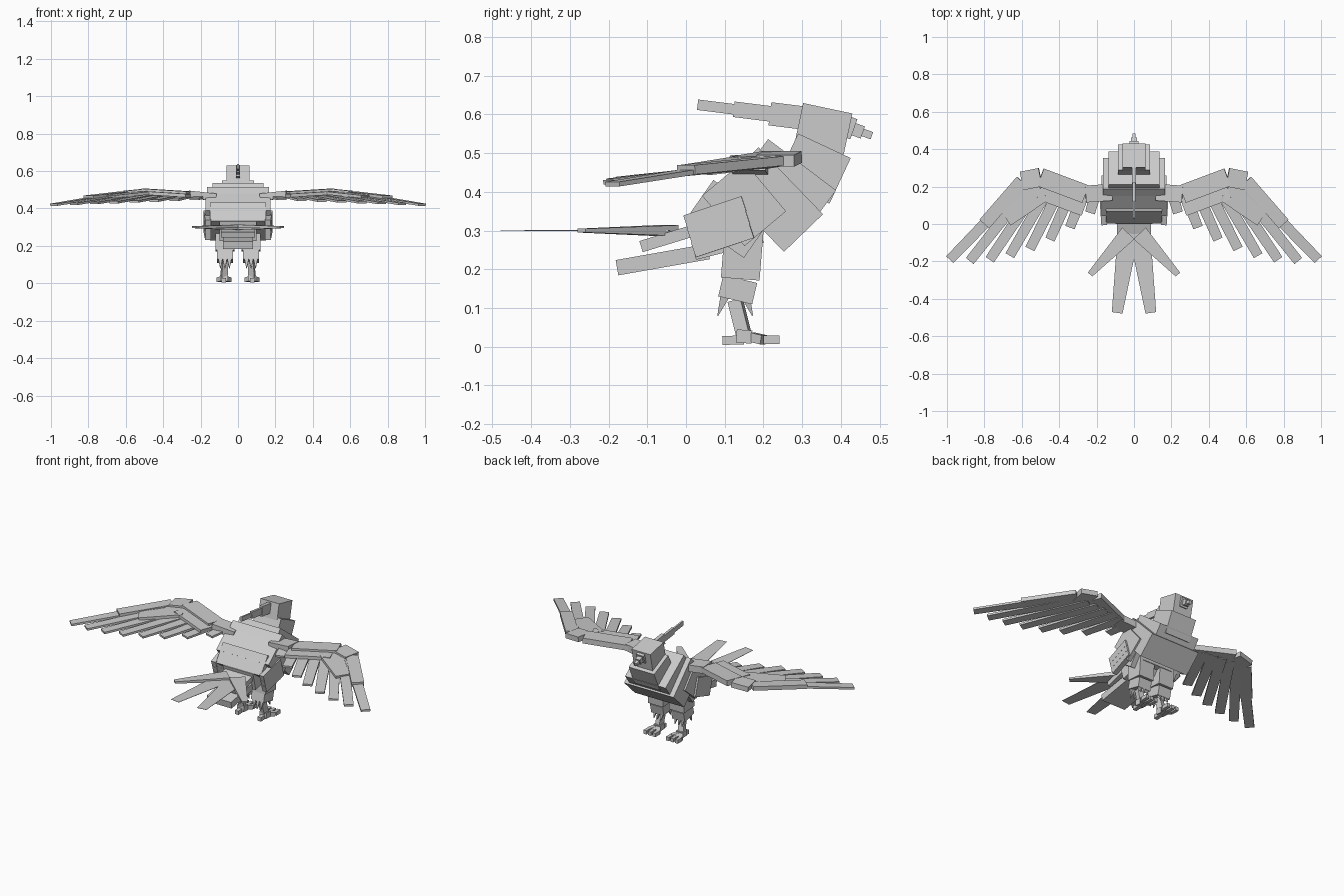
import bpy
import bmesh
from math import cos, sin, radians
from mathutils import Vector, Matrix

default_cube = bpy.data.objects.get("Cube")
if default_cube:
    bpy.data.objects.remove(default_cube, do_unlink=True)

grey = bpy.data.materials.new("plain_grey")
grey.use_nodes = True
grey.diffuse_color = (.6, .6, .6, 1)
grey.node_tree.nodes["Principled BSDF"].inputs["Base Color"].default_value = grey.diffuse_color


def beam(name, start, end, width, thick, taper=1):
    """Box running from start to end; taper scales the far end."""
    along = (end - start).normalized()
    side = along.cross(Vector((0, 0, 1))).normalized()
    frame = Matrix((side, along, side.cross(along))).transposed()
    bm = bmesh.new()
    bmesh.ops.create_cube(bm, size=1)
    for vert in bm.verts:
        scale = taper if vert.co.y > 0 else 1
        local = Vector((vert.co.x * width * scale,
                        vert.co.y * (end - start).length,
                        vert.co.z * thick * scale))
        vert.co = frame @ local + (start + end) / 2
    mesh = bpy.data.meshes.new(name)
    bm.to_mesh(mesh)
    bm.free()
    mesh.materials.append(grey)
    bpy.context.collection.objects.link(bpy.data.objects.new(name, mesh))


def pair(name, start, end, width, thick, taper=1):
    """The same box on the left and mirrored on the right."""
    flip = Vector((-1, 1, 1))
    beam("left_" + name, start, end, width, thick, taper)
    beam("right_" + name, start * flip, end * flip, width, thick, taper)


def point(x, y, z):
    return Vector((x, y, z))


def chain(name, start, end, count, width, thick, shrink):
    """Row of boxes on the centre line, each thinner than the last."""
    for i in range(count):
        beam(f"{name}_{i}", start.lerp(end, i / count), start.lerp(end, (i + 1) / count),
             width * shrink ** i, thick * shrink ** i)


def segment(name, y, z, length, depth, width, pitch):
    """Body block on the centre line, its axis raised by pitch degrees."""
    middle = point(0, y, z)
    half = point(0, cos(radians(pitch)), sin(radians(pitch))) * length / 2
    beam(name, middle - half, middle + half, width, depth)


# Body blocks, each one steeper than the block behind it
segment("lower_rump", .1, .3, length=.18, depth=.11, width=.2, pitch=14)
segment("rump", .11, .33, length=.12, depth=.18, width=.3, pitch=55)
segment("belly", .15, .37, length=.14, depth=.17, width=.35, pitch=40)
segment("chest", .22, .38, length=.14, depth=.24, width=.33, pitch=44)
segment("shoulders", .27, .43, length=.1, depth=.22, width=.27, pitch=53)
segment("neck", .33, .46, length=.13, depth=.15, width=.17, pitch=65)
segment("head", .35, .54, length=.155, depth=.13, width=.125, pitch=78)

# Beak and crest
chain("beak", point(0, .41, .57), point(0, .48, .545), count=3, width=.05, thick=.055, shrink=.6)
chain("crest", point(0, .31, .59), point(0, .03, .625), count=3, width=.022, thick=.06, shrink=.67)

# Tail coverts and tail fan
segment("upper_tail_covert", -.03, .285, length=.18, depth=.03, width=.18, pitch=17)
segment("lower_tail_covert", -.06, .225, length=.24, depth=.04, width=.16, pitch=10)
tail_root = point(.03, -.05, .3)
pair("inner_tail_feather", tail_root, point(.09, -.475, .3), width=.115, thick=.003, taper=.5)
pair("outer_tail_feather", tail_root, point(.235, -.27, .3), width=.09, thick=.028, taper=.35)

# Flank feathers hanging over the thighs
for i in range(3):
    drop = point(0, .01, -.035) * i
    pair(f"flank_feather_{i}", point(.17, .15, .37) + drop, point(.16, 0, .32) + drop,
         width=.03, thick=.04)

# Wing arms, joint by joint
shoulder = point(.12, .17, .46)
elbow = point(.26, .16, .475)
wrist = point(.5, .25, .49)
finger = point(.6, .23, .48)
wing_tip = point(.8, 0, .457)
pair("wing_shoulder", shoulder, elbow, width=.09, thick=.04)
pair("wing_forearm", elbow, wrist, width=.1, thick=.032)
pair("wing_wrist", wrist, finger, width=.1, thick=.03)
pair("wing_hand", finger, wing_tip, width=.07, thick=.024)

# Covert plates behind the arms
behind = point(0, -.06, -.006)
pair("inner_covert", elbow + behind, wrist + behind, width=.12, thick=.018)
pair("outer_covert", wrist + behind, finger.lerp(wing_tip, .5) + behind, width=.15, thick=.016)

# Flight feathers fan outwards and lengthen towards the wing tip
feather_count = 8
for i in range(feather_count):
    t = i / (feather_count - 1)
    root = point(.2 + .42 * t, .18 + .04 * sin(3 * t), .465 + .015 * t)
    tip = point(.235 + .75 * t, .06 - .6 * t + .35 * t * t, .45 - .03 * t)
    pair(f"flight_feather_{i}", root, tip, width=.062, thick=.014, taper=.85)

# Legs
hip = point(.07, .155, .36)
knee = point(.07, .14, .175)
cuff = point(.07, .127, .12)
heel = point(.075, .15, .028)
pair("thigh", hip, knee, width=.1, thick=.1)
pair("shin_cuff", knee, cuff, width=.085, thick=.09)
pair("lower_leg", cuff, heel, width=.032, thick=.035)

# Pointed tufts under the cuffs, and the toes
sole = point(.075, .17, .025)
pair("foot", heel - point(0, .02, 0), sole, width=.045, thick=.034)
pair("back_toe", heel - point(0, 0, .01), point(.075, .094, .016), width=.024, thick=.023)
for label, side in (("inner", -1), ("middle", 0), ("outer", 1)):
    across = point(.03, 0, 0) * side
    for place, reach in (("rear", -1), ("front", 1)):
        base = cuff + across * .8 + point(0, .025 * reach, .015)
        pair(f"{label}_{place}_tuft", base, base + point(0, .02 * reach, -.055),
             width=.025, thick=.025, taper=.1)
    knuckle = point(.075, .2, .018) + across
    pair(f"{label}_toe", sole + across * .3, knuckle, width=.024, thick=.024)
    pair(f"{label}_claw", knuckle, knuckle + point(0, .042, 0), width=.02, thick=.022)
